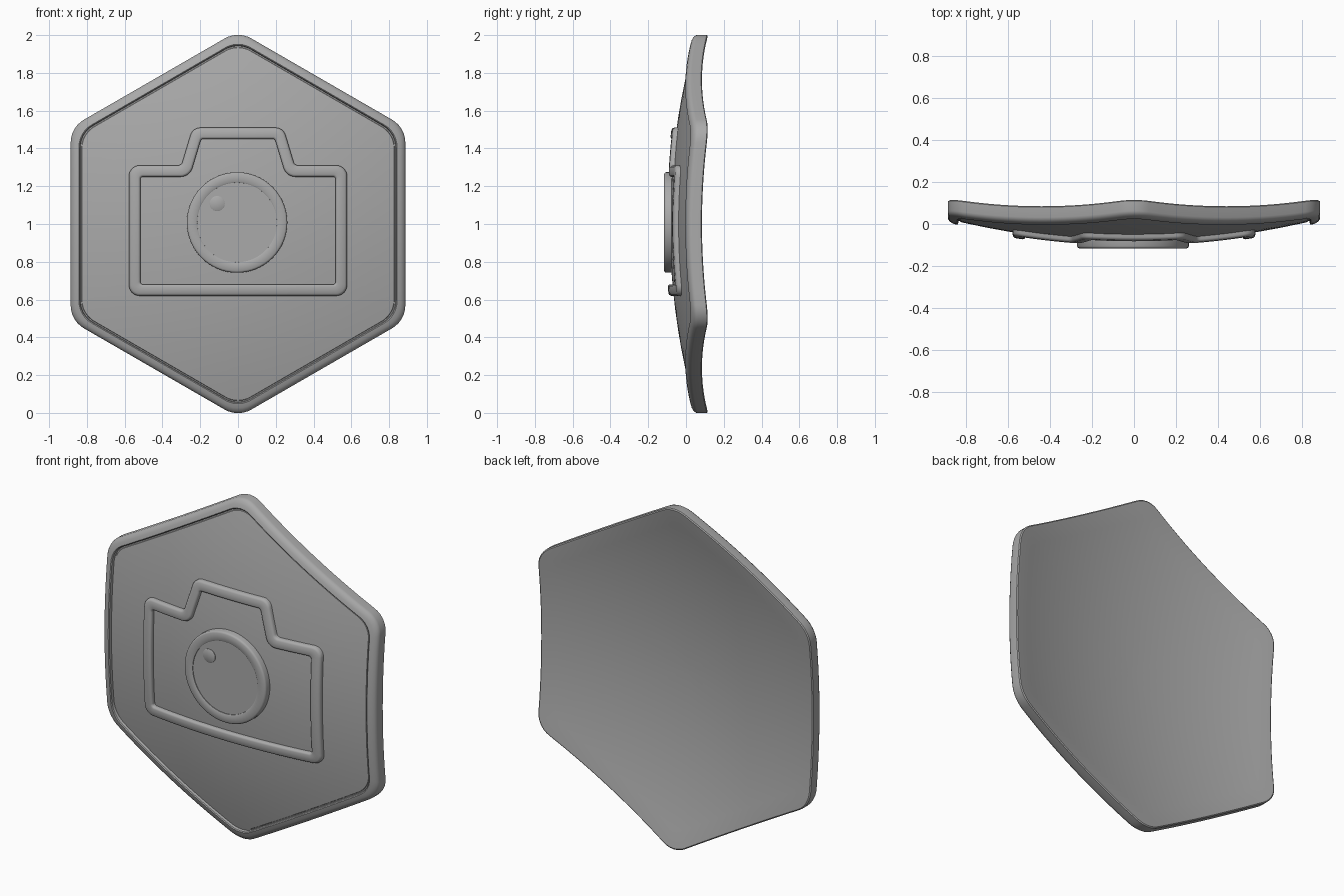
import bpy, bmesh, math
from mathutils import Vector

if "Cube" in bpy.data.objects:
    bpy.data.objects.remove(bpy.data.objects["Cube"])

CENTRE = 1.0      # height of the badge centre
DISH = 0.14       # bend: y grows with the squared distance from the centre

grey = bpy.data.materials.new("plain grey")
grey.diffuse_color = (0.4, 0.4, 0.4, 1)
grey.use_nodes = True
grey.node_tree.nodes["Principled BSDF"].inputs["Base Color"].default_value = grey.diffuse_color


def bend(x, z, y):
    return (x, y + DISH * (x * x + (z - CENTRE) ** 2), z)


def inset_poly(pts, d):
    """Shift every edge of a counter-clockwise polygon inward by d."""
    out = []
    for i, p in enumerate(pts):
        a = (p - pts[i - 1]).normalized()
        b = (pts[(i + 1) % len(pts)] - p).normalized()
        na, nb = Vector((-a.y, a.x)), Vector((-b.y, b.x))
        m = na + nb
        out.append(p + m * (d * 2 / m.length_squared))
    return out


def rounded(pts, radii, arc=6, edge=14):
    """Round the corners and subdivide the straight edges."""
    arcs = []
    for i, p in enumerate(pts):
        a = (pts[i - 1] - p).normalized()
        b = (pts[(i + 1) % len(pts)] - p).normalized()
        half = a.angle(b) / 2
        r = radii[i]
        c = p + (a + b).normalized() * (r / math.sin(half))
        s = p + a * (r / math.tan(half)) - c
        e = p + b * (r / math.tan(half)) - c
        sweep = s.angle_signed(e)
        arcs.append([c + (s.lerp(e, k / arc)).normalized() * r for k in range(arc + 1)])
    loop = []
    for i, pa in enumerate(arcs):
        loop += pa
        nxt = arcs[(i + 1) % len(arcs)][0]
        loop += [pa[-1].lerp(nxt, k / edge) for k in range(1, edge)]
    return loop


def make(name, rings, caps=False, closed=False, angle=35):
    """Skin a series of equal-length 3D loops."""
    bm = bmesh.new()
    vr = [[bm.verts.new(p) for p in ring] for ring in rings]
    pairs = list(zip(vr, vr[1:])) + ([(vr[-1], vr[0])] if closed else [])
    for r0, r1 in pairs:
        for i in range(len(r0)):
            j = (i + 1) % len(r0)
            bm.faces.new((r0[i], r0[j], r1[j], r1[i]))
    if caps:
        bm.faces.new(vr[0])
        bm.faces.new(vr[-1])
    bmesh.ops.recalc_face_normals(bm, faces=bm.faces[:])
    me = bpy.data.meshes.new(name)
    bm.to_mesh(me)
    bm.free()
    me.materials.append(grey)
    ob = bpy.data.objects.new(name, me)
    bpy.context.collection.objects.link(ob)
    bpy.ops.object.select_all(action='DESELECT')
    ob.select_set(True)
    bpy.context.view_layer.objects.active = ob
    bpy.ops.object.shade_smooth_by_angle(angle=math.radians(angle))
    return ob


def hexagon(apothem):
    r = apothem * 2 / math.sqrt(3)
    pts = [Vector((r * math.sin(-k * math.pi / 3), r * math.cos(k * math.pi / 3))) for k in range(6)]
    return [Vector((p.x, p.y + CENTRE)) for p in rounded(pts, [0.14 * apothem / 0.886] * 6)]


# dished hexagonal plate: front panel, groove, raised rim, side and back
section = [(a, -0.086) for a in (0.02, 0.1, 0.2, 0.3, 0.4, 0.5, 0.6, 0.7, 0.79, 0.826)]
section += [(0.828, -0.082), (0.834, -0.082), (0.837, -0.098), (0.842, -0.103), (0.862, -0.102),
            (0.877, -0.096), (0.884, -0.087), (0.886, -0.078), (0.886, -0.03), (0.88, -0.024)]
section += [(a, -0.023) for a in (0.87, 0.79, 0.7, 0.6, 0.5, 0.4, 0.3, 0.2, 0.1, 0.02)]
make("badge_plate", [[bend(p.x, p.y, y) for p in hexagon(a)] for a, y in section], caps=True)

# raised camera outline, bent to follow the panel
half = [(0.577, 0.62), (0.577, 1.31), (0.30, 1.31), (0.24, 1.51)]
outline = [Vector(p) for p in half] + [Vector((-x, z)) for x, z in reversed(half)]
band = [(0, 0.01), (0, -0.014), (0.004, -0.022), (0.012, -0.026),
        (0.048, -0.026), (0.056, -0.022), (0.06, -0.014), (0.06, 0.01)]
rings = []
for d, h in band:
    t = d / 0.06
    out_r, in_r = 0.055 - 0.04 * t, 0.025 + 0.04 * t
    radii = [in_r if i in (2, 5) else out_r for i in range(8)]
    rings.append([bend(p.x, p.y, -0.086 + h) for p in rounded(inset_poly(outline, d), radii)])
make("camera_frame", rings, closed=True, angle=50)


def disc(name, x, z, profile, n=64, closed=False):
    rings = [[(x + r * math.cos(2 * math.pi * k / n), y, z + r * math.sin(2 * math.pi * k / n))
              for k in range(n)] for r, y in profile]
    make(name, rings, caps=not closed, closed=closed)


# lens ring, lens face and small highlight dot
LX, LZ = -0.005, 1.008
disc("lens_ring", LX, LZ, [(0.266, -0.06), (0.266, -0.106), (0.263, -0.112), (0.256, -0.116),
                           (0.216, -0.116), (0.211, -0.113), (0.21, -0.06)], closed=True)
disc("lens_face", LX, LZ, [(0.212, -0.06), (0.212, -0.109)])
disc("lens_highlight", -0.11, 1.108, [(0.04, -0.1), (0.04, -0.112), (0.037, -0.114)], n=32)
